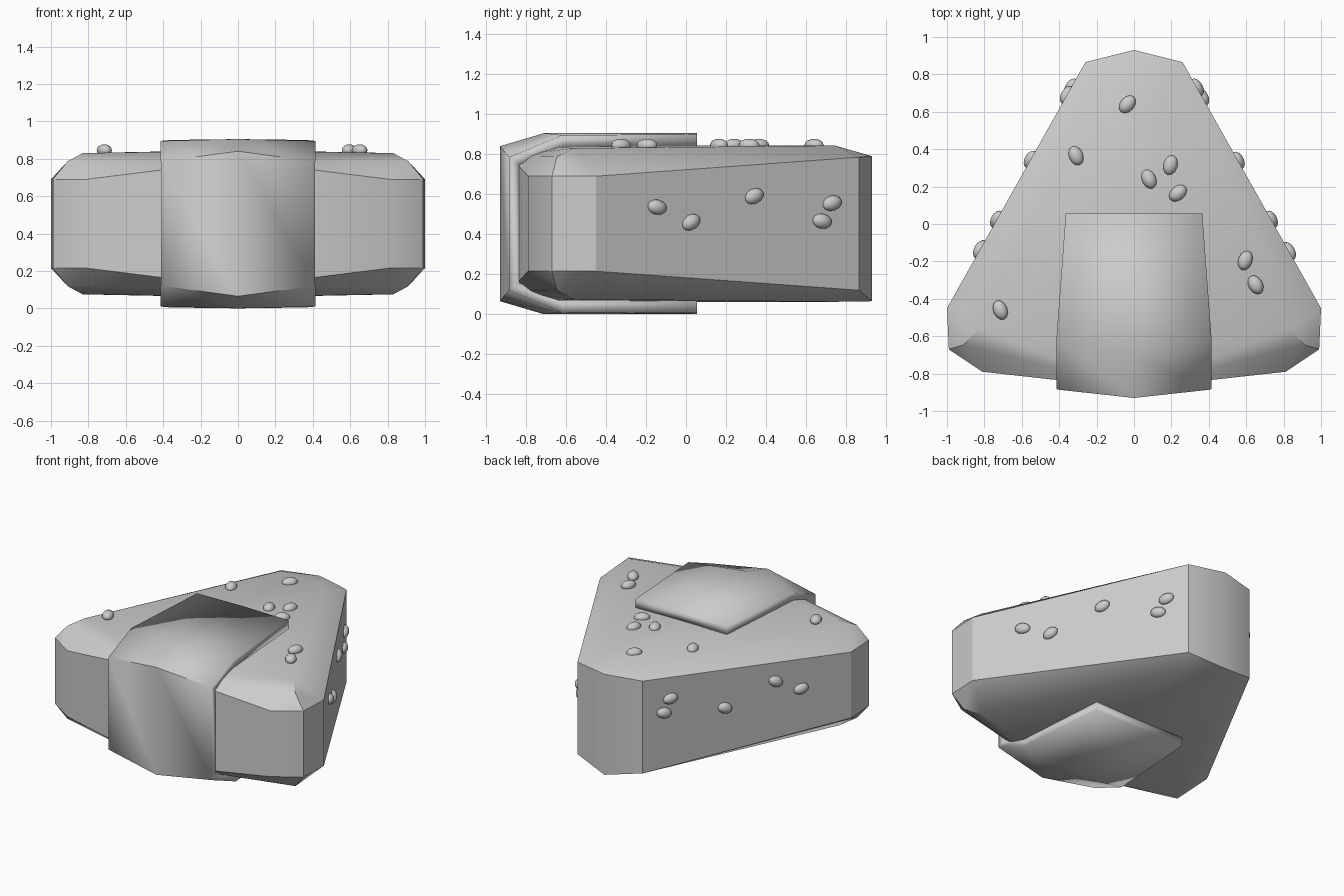
import bpy, bmesh
from math import radians, cos, sin
from mathutils import Matrix, Vector

if "Cube" in bpy.data.objects:
    bpy.data.objects.remove(bpy.data.objects["Cube"])

MID = 0.4525  # height of the horizontal symmetry plane


def make_object(name, bm, angle=30):
    bmesh.ops.recalc_face_normals(bm, faces=bm.faces)
    me = bpy.data.meshes.new(name)
    bm.to_mesh(me)
    bm.free()
    ob = bpy.data.objects.new(name, me)
    bpy.context.collection.objects.link(ob)
    bpy.ops.object.select_all(action='DESELECT')
    ob.select_set(True)
    bpy.context.view_layer.objects.active = ob
    bpy.ops.object.shade_smooth_by_angle(angle=radians(angle))
    return ob


# Rice body: convex chamfered triangle, upper right quarter mirrored in x and z
quarter = [(0, -.88, .79), (.81, -.79, .69), (.99, -.67, .69), (1, -.45, .69),
           (.26, .865, .785), (0, .93, .79),
           (.91, -.645, .787), (0, -.70, .843), (.83, -.56, .83), (.19, .745, .843)]
bm = bmesh.new()
for x, y, z in quarter:
    low = .065 if y == .93 else 2 * MID - z
    for sx in ((1, -1) if x else (1,)):
        bm.verts.new((sx * x, y, z))
        bm.verts.new((sx * x, y, low))
bmesh.ops.convex_hull(bm, input=bm.verts)
bmesh.ops.dissolve_limit(bm, angle_limit=radians(1), verts=bm.verts, edges=bm.edges)
make_object("rice_body", bm)

# Seaweed wrap: C-shaped strip, bent at the centre line, thickened inward
side = [(.365, .055, .90), (.415, -.62, .895), (.413, -.885, .785)]
centre = [(0, .055, .905), (0, -.71, .905), (0, -.93, .84)]
bm = bmesh.new()


def column(points, sx):
    full = points + [(x, y, 2 * MID - z) for x, y, z in reversed(points)]
    return [bm.verts.new((sx * x, y, z)) for x, y, z in full]


cols = [column(side, -1), column(centre, 1), column(side, 1)]
for a, b in zip(cols, cols[1:]):
    for i in range(5):
        bm.faces.new((a[i], b[i], b[i + 1], a[i + 1]))
wrap = make_object("seaweed_wrap", bm)
# outer normals must face the front
if sum((p.normal.y for p in wrap.data.polygons)) > 0:
    wrap.data.flip_normals()
mod = wrap.modifiers.new("thickness", 'SOLIDIFY')
mod.thickness = .065
mod.offset = -1


# Rice grains: squashed spheres lying on the faces
def grain(name, pos, normal, along, up, angle):
    a = radians(angle)
    long_axis = along * cos(a) + up * sin(a)
    wide_axis = normal.cross(long_axis)
    m = Matrix((long_axis * .054, wide_axis * .038, normal * .032)).transposed().to_4x4()
    bm = bmesh.new()
    bmesh.ops.create_uvsphere(bm, u_segments=12, v_segments=8, radius=1,
                              matrix=Matrix.Translation(pos) @ m)
    make_object(name, bm, 60)


X, Y, Z = Vector((1, 0, 0)), Vector((0, 1, 0)), Vector((0, 0, 1))
top = [(-.035, .64, 50), (-.31, .365, 112), (.08, .24, 115), (.195, .315, 75),
       (.235, .165, 40), (.595, -.195, 70), (.65, -.325, 120), (-.715, -.46, 112)]
for i, (x, y, a) in enumerate(top):
    grain(f"top_grain_{i}", Vector((x, y, .845)), Z, X, Y, a)

right = [(-.145, .535, -10), (.025, .46, 28), (.34, .59, 22), (.68, .465, -8), (.73, .555, 15)]
left = [(-.135, .50, -10), (.025, .59, 28), (.345, .472, 22), (.69, .62, -8), (.73, .525, 15)]
for s, spots, label in ((1, right, "right"), (-1, left, "left")):
    n = Vector((s * 1.315, .74, 0)).normalized()
    t = Vector((-s * .74, 1.315, 0)).normalized()
    for i, (y, z, a) in enumerate(spots):
        x = s * (.26 + (.865 - y) * .74 / 1.315)
        grain(f"{label}_grain_{i}", Vector((x, y, z)), n, t, Z, a)
